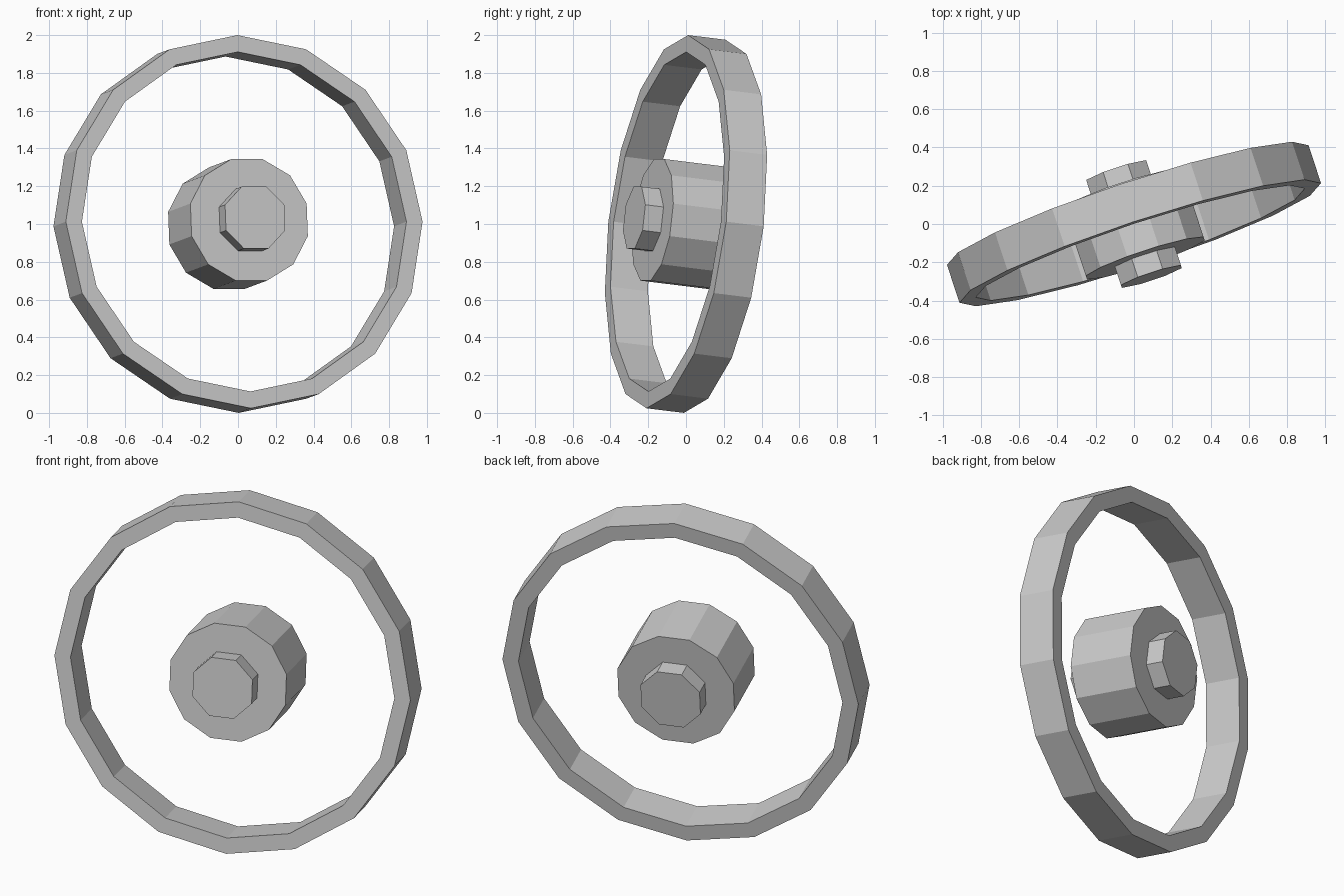
import bpy, bmesh
from math import radians, cos, pi, tau
from mathutils import Matrix, Vector

if "Cube" in bpy.data.objects:
    bpy.data.objects.remove(bpy.data.objects["Cube"])

# Shared pose: wheel axis faces -y, turned sideways and tipped slightly up
POSE = (Matrix.Translation((0, 0, 1.0))
        @ Matrix.Rotation(radians(18.3), 4, 'Z')
        @ Matrix.Rotation(radians(90 - 6.7), 4, 'X'))


def finish(name, bm):
    bmesh.ops.recalc_face_normals(bm, faces=bm.faces)
    bm.transform(POSE)
    mesh = bpy.data.meshes.new(name)
    bm.to_mesh(mesh)
    bm.free()
    obj = bpy.data.objects.new(name, mesh)
    bpy.context.collection.objects.link(obj)


def prism(name, sides, flat_radius, half_length):
    # Solid prism along the axis with a flat side uppermost
    bm = bmesh.new()
    r = flat_radius / cos(pi / sides)
    bmesh.ops.create_cone(bm, cap_ends=True, segments=sides, radius1=r, radius2=r,
                          depth=2 * half_length,
                          matrix=Matrix.Rotation(pi / sides, 4, 'Z'))
    finish(name, bm)


def ring(name, sides, inner, outer, half_width):
    # Rectangular section spun about the axis
    bm = bmesh.new()
    section = [(inner, -half_width), (outer, -half_width),
               (outer, half_width), (inner, half_width)]
    verts = [bm.verts.new((x, 0, z)) for x, z in section]
    edges = [bm.edges.new((verts[i], verts[(i + 1) % 4])) for i in range(4)]
    bmesh.ops.spin(bm, geom=verts + edges, cent=Vector(), axis=(0, 0, 1),
                   angle=tau, steps=sides, use_merge=False)
    bmesh.ops.remove_doubles(bm, verts=bm.verts, dist=1e-4)
    finish(name, bm)


# Outer rim, central hub, and axle showing at both ends of the hub
ring("rim", 16, 0.905, 0.9945, 0.105)
prism("hub", 12, 0.324, 0.189)
prism("axle", 8, 0.165, 0.291)
